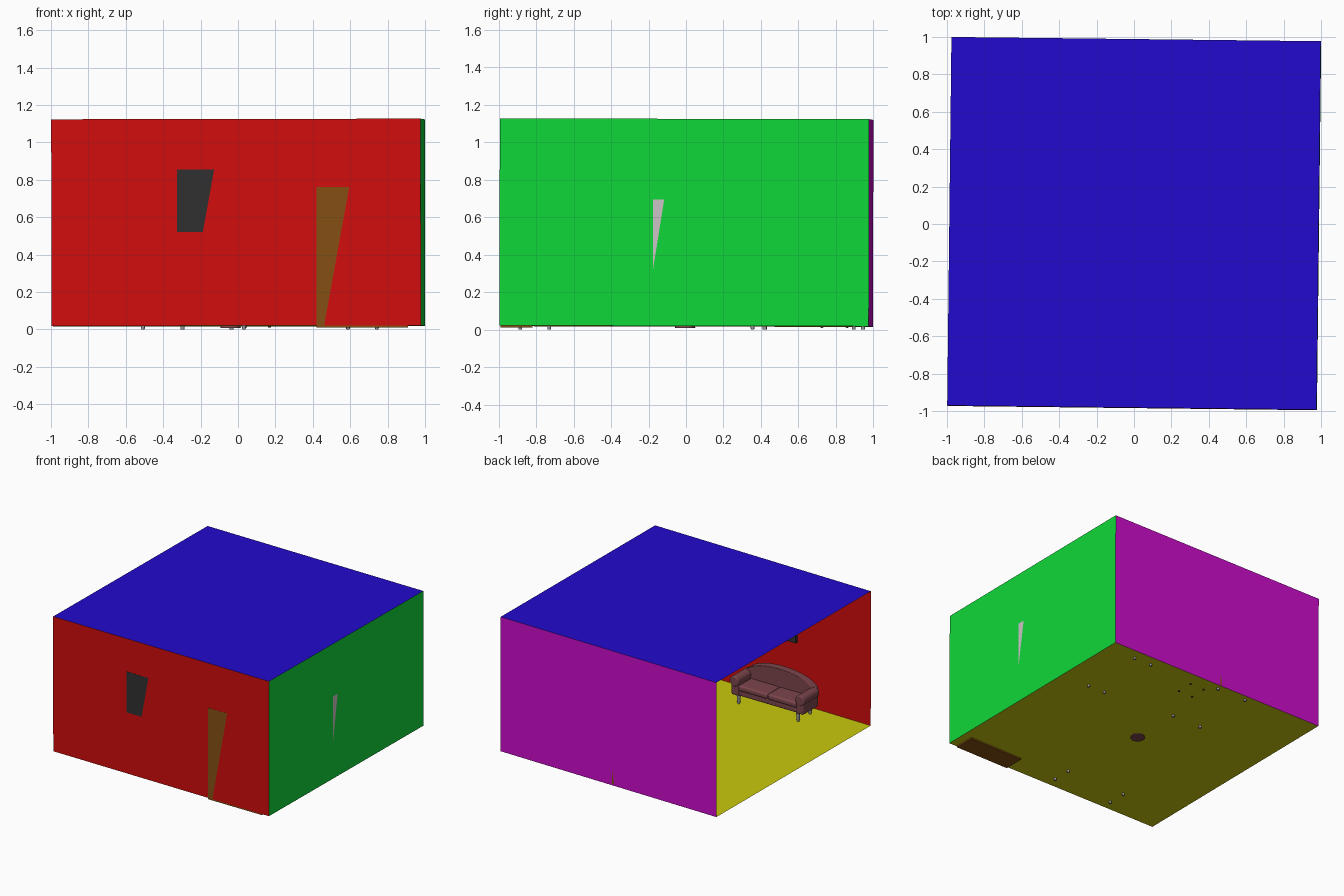
import bpy, bmesh, math
from mathutils import Matrix, Vector

if "Cube" in bpy.data.objects:
    bpy.data.objects.remove(bpy.data.objects["Cube"])


def mat(name, r, g, b):
    m = bpy.data.materials.new(name)
    m.diffuse_color = (r, g, b, 1)
    m.use_nodes = True
    m.node_tree.nodes["Principled BSDF"].inputs["Base Color"].default_value = m.diffuse_color
    return m


RED = mat("red wall", .64, .004, .004)
GREEN = mat("green wall", .005, .68, .04)
BLUE = mat("blue ceiling", .016, .003, .61)
MAGENTA = mat("magenta wall", .6, .004, .6)
YELLOW = mat("yellow floor", .58, .58, .004)
MAROON = mat("maroon upholstery", .2, .06, .07)
SILVER = mat("silver metal", .35, .33, .34)
BLACK = mat("black plastic", .03, .03, .03)
BROWN = mat("brown wood", .24, .08, .006)
WHITE = mat("white paint", .6, .55, .57)
ID = Matrix.Identity(4)


def finish(name, bm, m, M=ID, bevel=0.0, smooth=True):
    bmesh.ops.recalc_face_normals(bm, faces=bm.faces)
    me = bpy.data.meshes.new(name)
    bm.to_mesh(me)
    bm.free()
    me.materials.append(m)
    ob = bpy.data.objects.new(name, me)
    bpy.context.collection.objects.link(ob)
    ob.matrix_world = M
    if bevel:
        mod = ob.modifiers.new("soft edges", 'BEVEL')
        mod.width, mod.segments = bevel, 4
        mod.limit_method = 'ANGLE'
    if smooth:
        for o in bpy.context.selected_objects:
            o.select_set(False)
        ob.select_set(True)
        bpy.context.view_layer.objects.active = ob
        bpy.ops.object.shade_smooth_by_angle(angle=math.radians(35))
    return ob


def box(name, lo, hi, m, M=ID, bevel=0.0):
    bm = bmesh.new()
    bmesh.ops.create_cube(bm, size=1)
    lo, hi = Vector(lo), Vector(hi)
    for v in bm.verts:
        v.co = Vector([(lo[i] + hi[i]) / 2 + v.co[i] * (hi[i] - lo[i]) for i in range(3)])
    return finish(name, bm, m, M, bevel, bevel > 0)


def rod(name, a, b, r1, r2, m, M=ID, sides=16, bevel=0.0):
    a, b = Vector(a), Vector(b)
    bm = bmesh.new()
    T = Matrix.Translation((a + b) / 2) @ (b - a).to_track_quat('Z', 'Y').to_matrix().to_4x4()
    bmesh.ops.create_cone(bm, cap_ends=True, segments=sides, radius1=r1, radius2=r2,
                          depth=(b - a).length, matrix=T)
    return finish(name, bm, m, M, bevel)


def quad(name, pts, m, M):
    bm = bmesh.new()
    bm.faces.new([bm.verts.new(p) for p in pts])
    return finish(name, bm, m, M, smooth=False)


# Room shell: five thin planes, slightly turned, left side open
S = (Matrix.Translation((.002, .001, 0)) @ Matrix.Rotation(-.0021, 4, 'X')
     @ Matrix.Rotation(-.0018, 4, 'Y') @ Matrix.Rotation(-.0115, 4, 'Z'))
X, Y, B, T = .9875, .9853, .018, 1.123
quad("floor", [(-X, -Y, B), (X, -Y, B), (X, Y, B), (-X, Y, B)], YELLOW, S)
quad("ceiling", [(-X, -Y, T), (X, -Y, T), (X, Y, T), (-X, Y, T)], BLUE, S)
quad("front_wall", [(-X, -Y, B), (X, -Y, B), (X, -Y, T), (-X, -Y, T)], RED, S)
quad("right_wall", [(X, -Y, B), (X, Y, B), (X, Y, T), (X, -Y, T)], GREEN, S)
quad("back_wall", [(X, Y, B), (-X, Y, B), (-X, Y, T), (X, Y, T)], MAGENTA, S)

# Wall pieces whose backs just break through the walls
box("wall_screen", (-.325, -.9811, .52), (.25, -.957, .855), BLACK)
box("door", (.965, -.175, .026), (.98695, .15, .695), WHITE)
rod("door_knob", (.965, .12, .34), (.945, .12, .34), .012, .012, SILVER)

# Wardrobe
box("wardrobe", (.42, -.9896, .01), (.91, -.82, .76), BROWN)
for x in (.64, .69):
    rod("wardrobe_handle", (x, -.812, .35), (x, -.812, .45), .006, .006, SILVER, sides=8)


# Sofa: faces +y in its own frame
def sofa(prefix, M):
    box(prefix + "_base", (-.28, -.10, .085), (.28, .09, .135), MAROON, M, .012)
    for s in (-1, 1):
        box(prefix + "_seat_cushion", (min(0, s * .265), -.07, .128),
            (max(0, s * .265), .1, .175), MAROON, M, .016)
        box(prefix + "_arm", (s * .295 - .033, -.1, .085), (s * .295 + .033, .098, .2),
            MAROON, M, .012)
        rod(prefix + "_arm_roll", (s * .298, -.1, .2), (s * .298, .105, .2),
            .041, .041, MAROON, M, 24, .008)
        for y in (-.075, .08):
            rod(prefix + "_leg", (s * .27, y, 0), (s * .27, y, .09), .009, .016, SILVER, M, 12)
    # arched backrest
    bm = bmesh.new()
    pts = [(.31, .09), (-.31, .09)]
    for i in range(25):
        x = -.31 * math.cos(math.pi * i / 24)
        pts.append((x, .2 + .12 * math.sqrt(max(0, 1 - (x / .318) ** 2))))
    f = bm.faces.new([bm.verts.new((x, -.125, z)) for x, z in pts])
    r = bmesh.ops.extrude_face_region(bm, geom=[f])
    bmesh.ops.translate(bm, vec=(0, .065, 0),
                        verts=[v for v in r["geom"] if isinstance(v, bmesh.types.BMVert)])
    finish(prefix + "_back", bm, MAROON, M, .018)


sofa("front_sofa", Matrix.Translation((-.238, -.81, 0)))
sofa("side_sofa", Matrix.Translation((.668, .625, 0)) @ Matrix.Rotation(math.pi / 2, 4, 'Z'))

# Round pedestal table in the middle
rod("table_foot", (-.04, -.005, .008), (-.04, -.005, .035), .055, .05, MAROON, sides=16)
rod("table_post", (-.04, -.005, .035), (-.04, -.005, .19), .022, .022, MAROON)
rod("table_top", (-.04, -.005, .185), (-.04, -.005, .205), .15, .15, MAROON, sides=32)

# Desk against the back wall, on four metal feet
D = .9869
box("desk_top", (-.315, .375, .225), (-.02, D, .25), BROWN)
for y0, y1 in ((.385, .455), (.91, D)):
    box("desk_side", (-.31, y0, .026), (-.02, y1, .225), BROWN)
box("desk_panel", (-.31, .455, .06), (-.295, .91, .225), BROWN)
for x in (-.297, -.034):
    for y in (.42, .945):
        rod("desk_foot", (x, y, 0), (x, y, .03), .011, .011, SILVER, sides=12)

# Chair facing the desk
box("chair_seat", (.03, .715, .14), (.18, .87, .162), BLACK, ID, .006)
box("chair_back", (.165, .72, .21), (.18, .865, .32), BLACK, ID, .006)
for y in (.725, .86):
    rod("chair_front_leg", (.04, y, .01), (.04, y, .145), .008, .008, BLACK, sides=10)
    rod("chair_back_leg", (.168, y, .01), (.172, y, .3), .008, .008, BLACK, sides=10)
